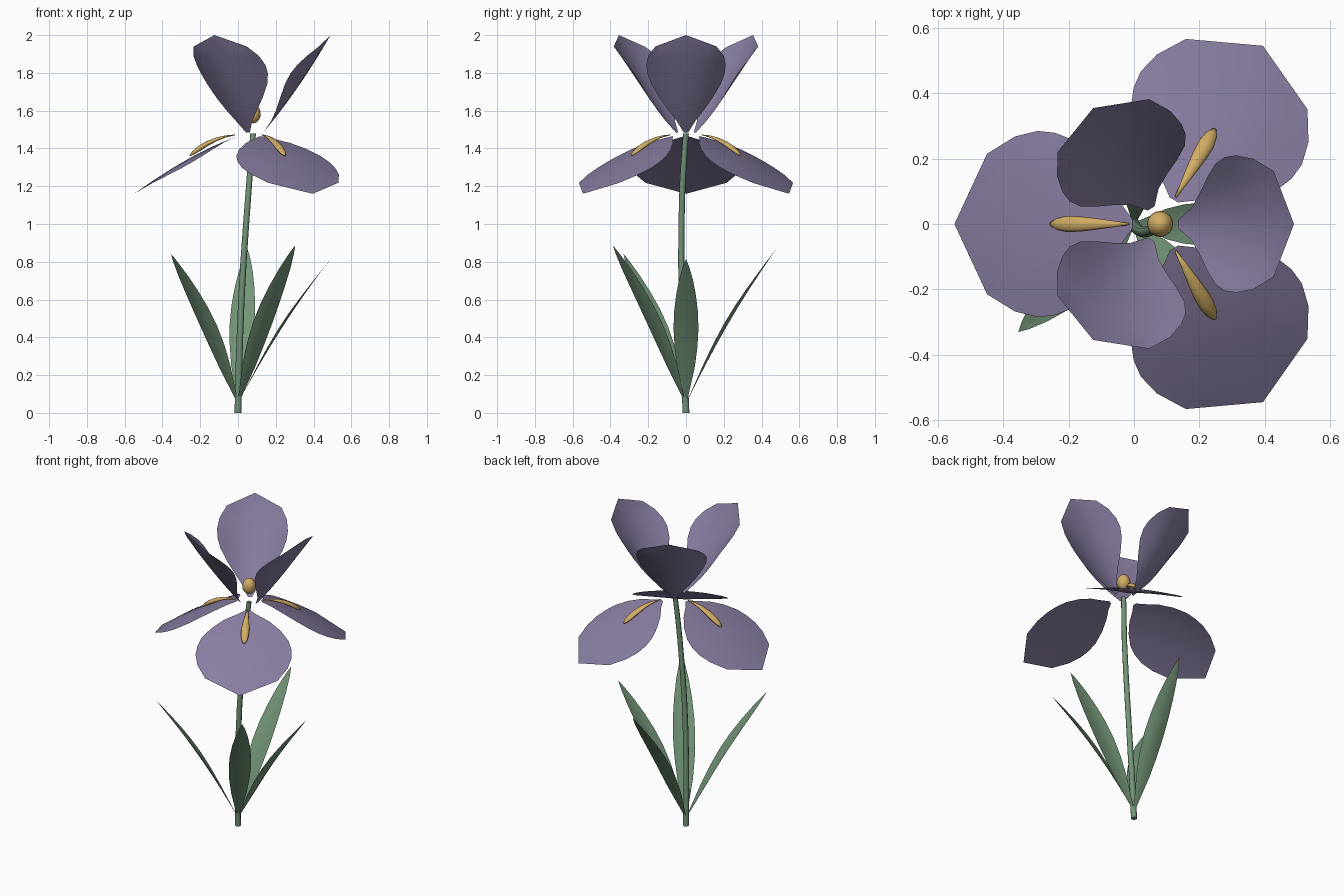
import bpy, math
from mathutils import Vector

if "Cube" in bpy.data.objects:
    bpy.data.objects.remove(bpy.data.objects["Cube"])


def material(name, rgb):
    m = bpy.data.materials.new(name)
    m.diffuse_color = (*rgb, 1)
    m.use_nodes = True
    m.node_tree.nodes["Principled BSDF"].inputs["Base Color"].default_value = m.diffuse_color
    return m


PURPLE = material("petal_purple", (0.25, 0.205, 0.36))
GREEN = material("leaf_green", (0.17, 0.30, 0.185))
GOLD = material("beard_gold", (0.64, 0.42, 0.13))
CENTRE = (0.08, 0, 0)


def add_mesh(name, verts, faces, mat):
    me = bpy.data.meshes.new(name)
    me.from_pydata(verts, [], faces)
    me.materials.append(mat)
    me.shade_smooth()
    ob = bpy.data.objects.new(name, me)
    bpy.context.collection.objects.link(ob)
    return ob


def bezier(p, t):
    a, b, c = (Vector(q) for q in p)
    pos = a * (1 - t) ** 2 + b * 2 * t * (1 - t) + c * t * t
    tan = ((b - a) * (1 - t) + (c - b) * t).normalized()
    return pos, tan


def sheet(name, path, outline, cup, angle, origin, mat, cols=8):
    """Cupped blade: path in (radius, height), outline as (t, half width)."""
    verts, faces = [], []
    ca, sa = math.cos(angle), math.sin(angle)
    for t, w in outline:
        pos, tan = bezier(path, t)
        for j in range(cols + 1):
            u = 2 * j / cols - 1
            lift = cup * w * math.sin(math.pi * t) * u * u
            r, z = pos.x - tan.y * lift, pos.y + tan.x * lift
            s = u * w
            verts.append((origin[0] + r * ca - s * sa,
                          origin[1] + r * sa + s * ca, origin[2] + z))
    n = cols + 1
    for i in range(len(outline) - 1):
        for j in range(cols):
            a = i * n + j
            if i == len(outline) - 2:      # rows close on the pointed tip
                faces.append((a, a + n, a + 1))
            else:
                faces.append((a, a + n, a + n + 1, a + 1))
    # single tip vertex
    last = (len(outline) - 1) * n
    faces = [tuple(last if k >= last else k for k in f) for f in faces]
    return add_mesh(name, verts[:last + 1], faces, mat)


def tube(name, rings, mat, sides=8):
    """Loft through rings of (centre, side vector, up vector)."""
    verts, faces = [], []
    for c, a, b in rings:
        for k in range(sides):
            th = 2 * math.pi * k / sides
            verts.append(c + a * math.cos(th) + b * math.sin(th))
    for i in range(len(rings) - 1):
        for k in range(sides):
            k2 = (k + 1) % sides
            faces.append((i * sides + k, i * sides + k2,
                          (i + 1) * sides + k2, (i + 1) * sides + k))
    faces.append(tuple(reversed(range(sides))))
    faces.append(tuple(range((len(rings) - 1) * sides, len(rings) * sides)))
    return add_mesh(name, verts, faces, mat)


# stem, gently bent
pts = [Vector(p) for p in ((0, 0, 0), (0.003, -0.008, 0.2), (0.01, -0.016, 0.4),
                           (0.018, -0.022, 0.6), (0.029, -0.025, 0.8),
                           (0.043, -0.024, 1.0), (0.058, -0.019, 1.2),
                           (0.069, -0.01, 1.35), (0.08, 0, 1.48))]
rings = []
for i, p in enumerate(pts):
    rad = 0.018 - 0.003 * i / (len(pts) - 1)
    rings.append((p, Vector((rad, 0, 0)), Vector((0, rad, 0))))
stem = tube("stem", rings, GREEN)
for e in (stem.data.polygons[-1], stem.data.polygons[-2]):
    e.use_smooth = False

# three drooping lower petals, each with a beard
fall_path = ((0.085, 1.463), (0.33, 1.377), (0.63, 1.16))
fall_outline = ((0, 0.015), (0.06, 0.055), (0.15, 0.135), (0.26, 0.205),
                (0.38, 0.258), (0.48, 0.279), (0.58, 0.285), (0.70, 0.268),
                (0.84, 0.215), (1, 0))
beard_path = ((0.095, 1.472), (0.22, 1.46), (0.335, 1.362))
beard_outline = ((0, 0.003), (0.2, 0.010), (0.4, 0.017), (0.6, 0.023),
                 (0.78, 0.025), (0.92, 0.018), (1, 0.006))
for i, deg in enumerate((60, 180, 300)):
    ang = math.radians(deg)
    sheet(f"lower_petal_{i + 1}", fall_path, fall_outline, -0.09, ang, CENTRE, PURPLE)
    out = Vector((math.cos(ang), math.sin(ang), 0))
    side = Vector((-math.sin(ang), math.cos(ang), 0))
    rings = []
    for t, w in beard_outline:
        pos, tan = bezier(beard_path, t)
        c = Vector(CENTRE) + out * pos.x + Vector((0, 0, pos.y))
        up = -out * tan.y + Vector((0, 0, tan.x))
        rings.append((c, side * w, up * w * 0.55))
    tube(f"beard_{i + 1}", rings, GOLD)

# three upright upper petals
upper_path = ((0.055, 1.485), (0.25, 1.72), (0.41, 2.0))
upper_outline = ((0, 0.012), (0.12, 0.05), (0.22, 0.095), (0.33, 0.143),
                 (0.45, 0.185), (0.55, 0.205), (0.64, 0.21), (0.75, 0.2),
                 (0.87, 0.162), (1, 0))
for i, deg in enumerate((0, 120, 240)):
    sheet(f"upper_petal_{i + 1}", upper_path, upper_outline, 0.36,
          math.radians(deg), CENTRE, PURPLE)

# four blade leaves: angle, reach, tip height
leaf_outline = ((0, 0.006), (0.1, 0.024), (0.22, 0.046), (0.35, 0.06),
                (0.48, 0.066), (0.6, 0.063), (0.72, 0.053), (0.84, 0.037),
                (0.94, 0.017), (1, 0))
for i, (deg, reach, top) in enumerate(((0, 0.49, 0.815), (84, 0.48, 0.868),
                                       (223, 0.485, 0.842), (308, 0.492, 0.888))):
    path = ((0.005, 0.06), (reach * 0.45, 0.06 + (top - 0.06) * 0.54), (reach, top))
    sheet(f"leaf_{i + 1}", path, leaf_outline, 0.2, math.radians(deg),
          (0, 0, 0), GREEN, 4)

# golden centre bud
bpy.ops.mesh.primitive_uv_sphere_add(segments=16, ring_count=10, radius=1,
                                     location=(0.08, 0, 1.583))
bud = bpy.context.object
bud.name = "centre_bud"
bud.scale = (0.04, 0.04, 0.05)
bud.data.materials.append(GOLD)
bpy.ops.object.shade_smooth()
